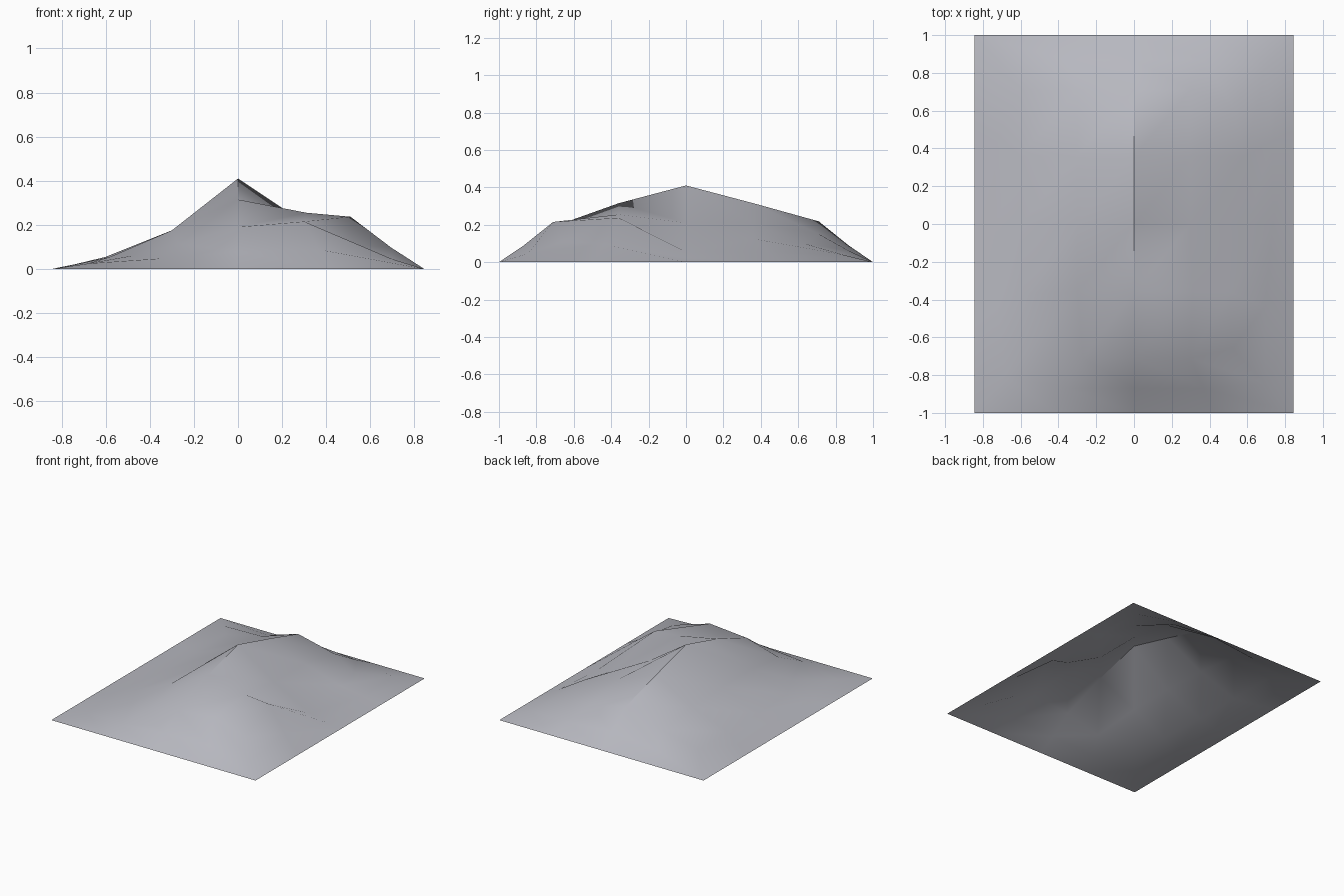
import bpy, bmesh

if "Cube" in bpy.data.objects:
    bpy.data.objects.remove(bpy.data.objects["Cube"])

HX, HY = 0.845, 1.0

# Raised inner terrain: 5 x 5 control points, rows from front to back
ROWS = [
    [(-.48, -.57, .06), (-.27, -.71, .115), (0, -.71, .19), (.30, -.71, .215), (.52, -.66, .11)],
    [(-.58, -.37, .055), (-.30, -.36, .175), (0, -.36, .315), (.31, -.36, .255), (.51, -.36, .237)],
    [(-.60, 0, .055), (-.30, 0, .175), (0, 0, .41), (.30, 0, .21), (.60, 0, .055)],
    [(-.60, .36, .055), (-.30, .36, .16), (0, .36, .315), (.30, .36, .21), (.59, .36, .125)],
    [(-.60, .71, .055), (-.30, .71, .12), (0, .71, .218), (.30, .71, .15), (.52, .63, .10)],
]
N = len(ROWS)

bm = bmesh.new()
grid = [[bm.verts.new(p) for p in row] for row in ROWS]
for j in range(N - 1):
    for i in range(N - 1):
        bm.faces.new((grid[j][i], grid[j][i + 1], grid[j + 1][i + 1], grid[j + 1][i]))

# Skirt: perimeter slopes through a middle ring to the ground rectangle
M = N - 1
loop = ([(i, 0) for i in range(M)] + [(M, j) for j in range(M)]
        + [(i, M) for i in range(M, 0, -1)] + [(0, j) for j in range(M, 0, -1)])
inner = [grid[j][i] for i, j in loop]
border, middle = [], []
for (i, j), v in zip(loop, inner):
    x, y = HX * (2 * i / M - 1), HY * (2 * j / M - 1)
    border.append(bm.verts.new((x, y, 0)))
    t = 0.55
    middle.append(bm.verts.new((v.co.x + t * (x - v.co.x), v.co.y + t * (y - v.co.y), v.co.z * 0.41)))
for a, b in ((inner, middle), (middle, border)):
    for k in range(len(loop)):
        n = (k + 1) % len(loop)
        bm.faces.new((a[k], b[k], b[n], a[n]))
bm.normal_update()

mesh = bpy.data.meshes.new("hill_terrain")
bm.to_mesh(mesh)
bm.free()
hill = bpy.data.objects.new("hill_terrain", mesh)
bpy.context.collection.objects.link(hill)

# Stone grey
stone = bpy.data.materials.new("stone_grey")
stone.diffuse_color = (0.48, 0.485, 0.53, 1)
stone.use_nodes = True
stone.node_tree.nodes["Principled BSDF"].inputs["Base Color"].default_value = stone.diffuse_color
mesh.materials.append(stone)

# Smooth slopes, sharp ridge
bpy.context.view_layer.objects.active = hill
hill.select_set(True)
bpy.ops.object.shade_smooth_by_angle(angle=0.5)
